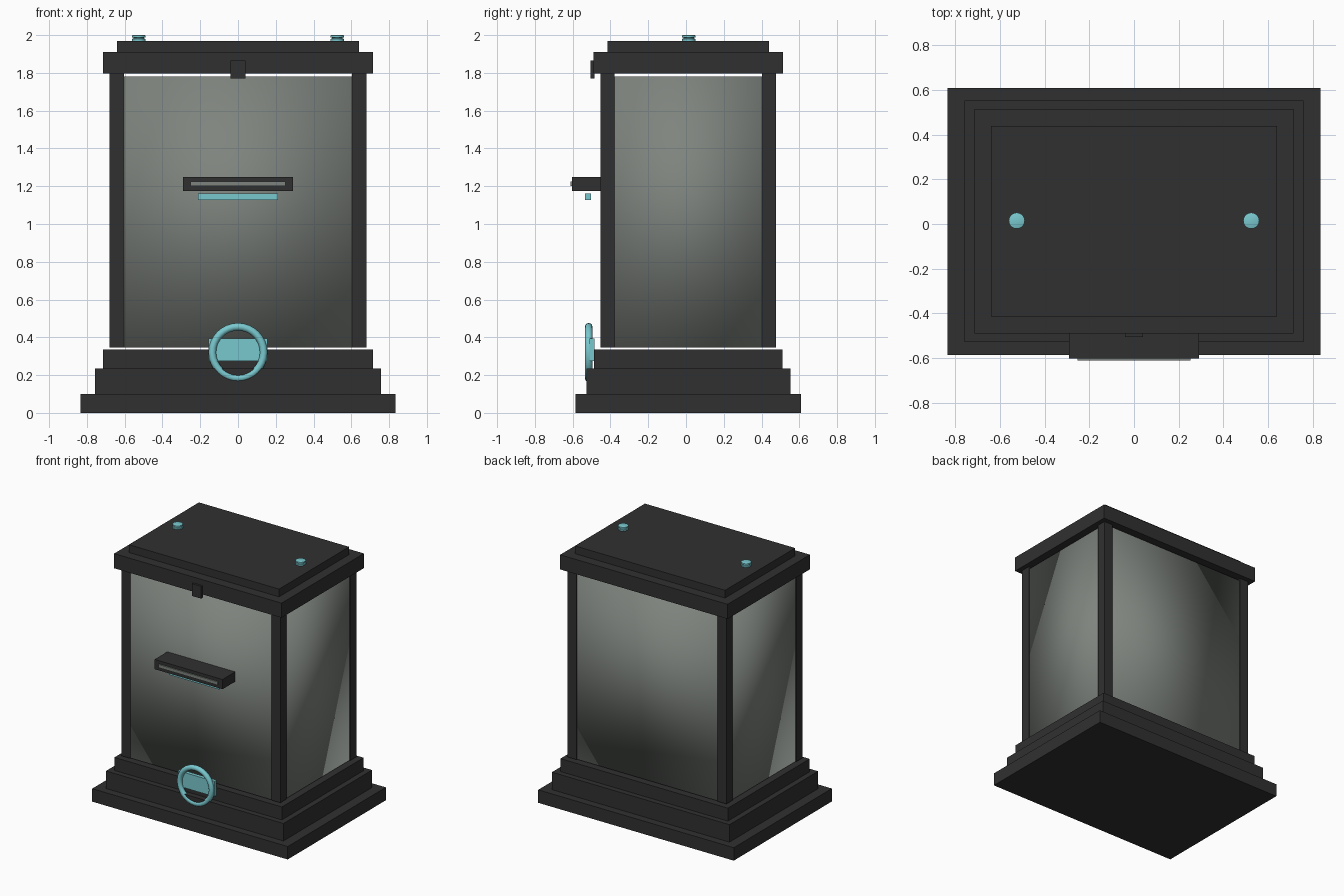
import bpy, bmesh, math
from mathutils import Matrix

cube = bpy.data.objects.get("Cube")
if cube:
    bpy.data.objects.remove(cube, do_unlink=True)


def material(name, rgb):
    m = bpy.data.materials.new(name)
    m.use_nodes = True
    color = (*rgb, 1)
    m.diffuse_color = color
    m.node_tree.nodes["Principled BSDF"].inputs["Base Color"].default_value = color
    return m


DARK = material("charcoal", (0.03, 0.03, 0.03))
GREY = material("panel grey", (0.21, 0.23, 0.21))
TEAL = material("teal", (0.19, 0.58, 0.62))


def finish(name, bm, mat, smooth=None):
    bmesh.ops.recalc_face_normals(bm, faces=bm.faces)
    mesh = bpy.data.meshes.new(name)
    bm.to_mesh(mesh)
    bm.free()
    mesh.materials.append(mat)
    ob = bpy.data.objects.new(name, mesh)
    bpy.context.collection.objects.link(ob)
    if smooth is not None:
        bpy.ops.object.select_all(action='DESELECT')
        ob.select_set(True)
        bpy.context.view_layer.objects.active = ob
        bpy.ops.object.shade_smooth_by_angle(angle=math.radians(smooth))
    return ob


def box(name, x, y, z, mat, smooth=None):
    """Box given by its (low, high) range on each axis."""
    bm = bmesh.new()
    size = [b - a for a, b in (x, y, z)]
    mid = [(a + b) / 2 for a, b in (x, y, z)]
    bmesh.ops.create_cube(bm, size=1, matrix=Matrix.Translation(mid) @ Matrix.Diagonal((*size, 1)))
    return finish(name, bm, mat, smooth)


def lathe(name, profile, matrix, mat, steps, closed=False):
    """Spin an (r, z) profile around z, then place it."""
    bm = bmesh.new()
    vs = [bm.verts.new((r, 0, z)) for r, z in profile]
    edges = [bm.edges.new(p) for p in zip(vs, vs[1:])]
    if closed:
        edges.append(bm.edges.new((vs[-1], vs[0])))
    bmesh.ops.spin(bm, geom=vs + edges, cent=(0, 0, 0), axis=(0, 0, 1),
                   angle=math.tau, steps=steps, use_duplicate=False)
    bmesh.ops.remove_doubles(bm, verts=bm.verts, dist=0.0005)
    bm.transform(matrix)
    return finish(name, bm, mat, 40)


# Stepped base and lid
YC = 0.012
for name, hx, hy, z in (
    ("base_bottom", 0.835, 0.598, (0, 0.1)),
    ("base_middle", 0.758, 0.54, (0.1, 0.235)),
    ("base_top", 0.715, 0.498, (0.235, 0.335)),
    ("lid_rim", 0.715, 0.502, (1.797, 1.91)),
    ("lid_top", 0.641, 0.427, (1.91, 1.97)),
):
    box(name, (-hx, hx), (YC - hy, YC + hy), z, DARK)

# Body panels with softly shaded sides
box("body", (-0.672, 0.672), (-0.448, 0.471), (0.345, 1.782), GREY, 180)

# Corner posts
for sx, side in ((-1, "right"), (1, "left")):
    for sy, end in ((-1, "front"), (1, "back")):
        x = sorted((sx * 0.603, sx * 0.679))
        y = sorted((YC + sy * 0.39, YC + sy * 0.465))
        box(f"{end}_{side}_post", x, y, (0.345, 1.8), DARK)

# Lid latch
box("latch", (-0.04, 0.04), (-0.506, -0.485), (1.77, 1.865), DARK)

# Slot housing, its opening and the bar beneath
box("slot_housing", (-0.29, 0.29), (-0.603, -0.44), (1.175, 1.25), DARK)
box("slot_opening", (-0.252, 0.252), (-0.612, -0.603), (1.2, 1.225), GREY)
box("slot_bar", (-0.212, 0.212), (-0.536, -0.502), (1.126, 1.162), TEAL)

# Ring handle with its mounting plate
ring = [(0.136 + 0.02 * math.cos(a), 0.02 * math.sin(a))
        for a in (math.tau * i / 12 for i in range(12))]
lathe("ring_handle", ring,
      Matrix.Translation((0, -0.515, 0.32)) @ Matrix.Rotation(math.pi / 2, 4, 'X'),
      TEAL, 32, closed=True)
box("ring_plate", (-0.156, 0.156), (-0.512, -0.484), (0.275, 0.393), TEAL)

# Grooved knobs on the lid
knob = [(0, 1.969), (0.036, 1.969), (0.036, 1.98), (0.028, 1.982),
        (0.028, 1.986), (0.036, 1.988), (0.036, 1.998), (0.032, 2), (0, 2)]
for x, side in ((-0.525, "right"), (0.525, "left")):
    lathe(f"{side}_knob", knob, Matrix.Translation((x, 0.015, 0)), TEAL, 20)
